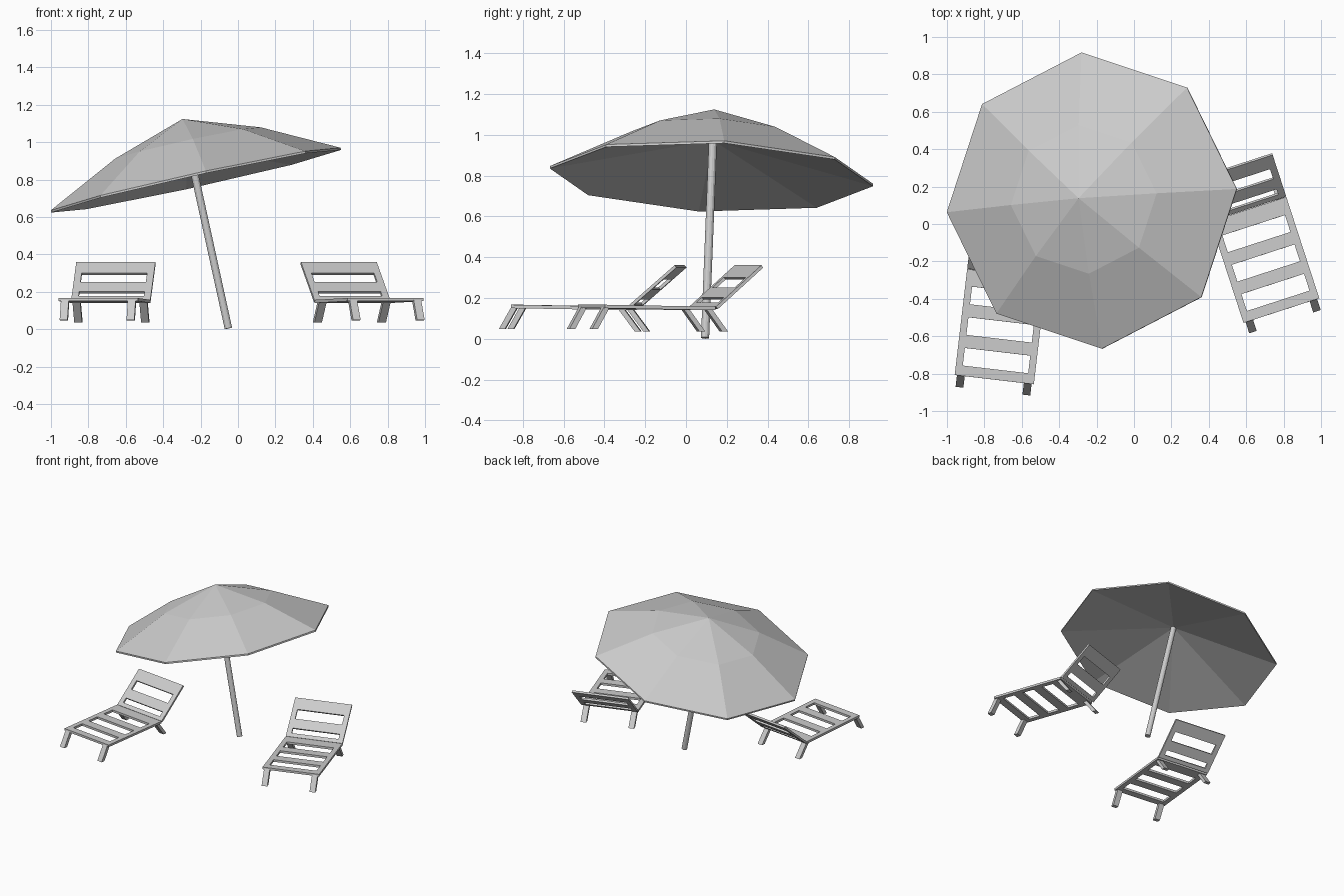
import bpy, bmesh, math
from mathutils import Matrix, Vector

cube = bpy.data.objects.get("Cube")
if cube:
    bpy.data.objects.remove(cube, do_unlink=True)

GREY = (0.6, 0.6, 0.6, 1)
mat = bpy.data.materials.new("light_grey")
mat.use_nodes = True
mat.diffuse_color = GREY
mat.node_tree.nodes["Principled BSDF"].inputs["Base Color"].default_value = GREY


def finish(bm, name, matrix):
    bmesh.ops.recalc_face_normals(bm, faces=bm.faces)
    mesh = bpy.data.meshes.new(name)
    bm.to_mesh(mesh)
    bm.free()
    mesh.materials.append(mat)
    obj = bpy.data.objects.new(name, mesh)
    obj.matrix_world = matrix
    bpy.context.scene.collection.objects.link(obj)
    return obj


def add_box(bm, lo, hi, shear=0):
    """Box between two corners; shear slides its bottom along y."""
    lo, hi = Vector(lo), Vector(hi)
    m = Matrix.Translation((lo + hi) / 2) @ Matrix.Diagonal((*(hi - lo), 1))
    verts = bmesh.ops.create_cube(bm, size=1, matrix=m)["verts"]
    for v in verts:
        if v.co.z < (lo.z + hi.z) / 2:
            v.co.y += shear


# Umbrella frame: origin at the rim centre, z along the tilted pole
normal = Vector((-0.214, 0.039, 0.976)).normalized()
side = Vector((1, 0, 0))
side = (side - normal * side.dot(normal)).normalized()
frame = Matrix((side, normal.cross(side), normal)).transposed().to_4x4()
frame.translation = (-0.225, 0.125, 0.797)

# Canopy: two-step faceted outside, plain cone inside
SIDES = 8
bm = bmesh.new()


def ring(radius, z):
    angles = [math.radians(4) + math.tau * i / SIDES for i in range(SIDES)]
    return [bm.verts.new((radius * math.cos(a), radius * math.sin(a), z)) for a in angles]


crown = bm.verts.new((0, 0, 0.335))
hollow = bm.verts.new((0, 0, 0.18))
middle, rim, hem = ring(0.4, 0.203), ring(0.795, 0.006), ring(0.795, -0.006)
for i in range(SIDES):
    j = (i + 1) % SIDES
    bm.faces.new((crown, middle[i], middle[j]))
    bm.faces.new((middle[i], rim[i], rim[j], middle[j]))
    bm.faces.new((rim[i], hem[i], hem[j], rim[j]))
    bm.faces.new((hem[i], hollow, hem[j]))
finish(bm, "canopy", frame)

# Pole
bm = bmesh.new()
BOTTOM, TOP = -0.812, 0.22
bmesh.ops.create_cone(bm, cap_ends=True, segments=12, radius1=0.02, radius2=0.02,
                      depth=TOP - BOTTOM, matrix=Matrix.Translation((0, 0, (TOP + BOTTOM) / 2)))
finish(bm, "pole", frame)

HALF, RAIL = 0.213, 0.037


def add_ladder(bm, length, slats, thick):
    """Two side rails joined by cross slats, lying along +y."""
    inner = HALF - RAIL
    for s in (-1, 1):
        x = sorted((s * inner, s * HALF))
        add_box(bm, (x[0], 0, -thick), (x[1], length, 0))
    for start, end in slats:
        add_box(bm, (-inner, start, -thick), (inner, end, 0))


def lounger(name, foot, yaw):
    base = (Matrix.Translation((*foot, 0.167)) @ Matrix.Rotation(math.radians(yaw), 4, "Z")
            @ Matrix.Rotation(math.radians(-1), 4, "X"))
    # Slatted seat
    bm = bmesh.new()
    add_ladder(bm, 0.57, [(0, 0.055), (0.15, 0.22), (0.315, 0.385), (0.48, 0.57)], 0.017)
    finish(bm, name + "_seat", base)
    # Raised backrest
    bm = bmesh.new()
    add_ladder(bm, 0.31, [(0, 0.03), (0.07, 0.145), (0.22, 0.31)], 0.015)
    hinge = Matrix.Translation((0, 0.572, 0)) @ Matrix.Rotation(math.radians(42), 4, "X")
    finish(bm, name + "_backrest", base @ hinge)
    # Splayed legs
    bm = bmesh.new()
    for s in (-1, 1):
        for y, slide in ((0.015, -0.06), (0.54, 0.085)):
            add_box(bm, (s * 0.18 - 0.021, y - 0.015, -0.12),
                    (s * 0.18 + 0.021, y + 0.015, -0.01), slide)
    finish(bm, name + "_legs", base)


lounger("right_lounger", (-0.747, -0.832), -6.7)
lounger("left_lounger", (0.788, -0.463), 18)
